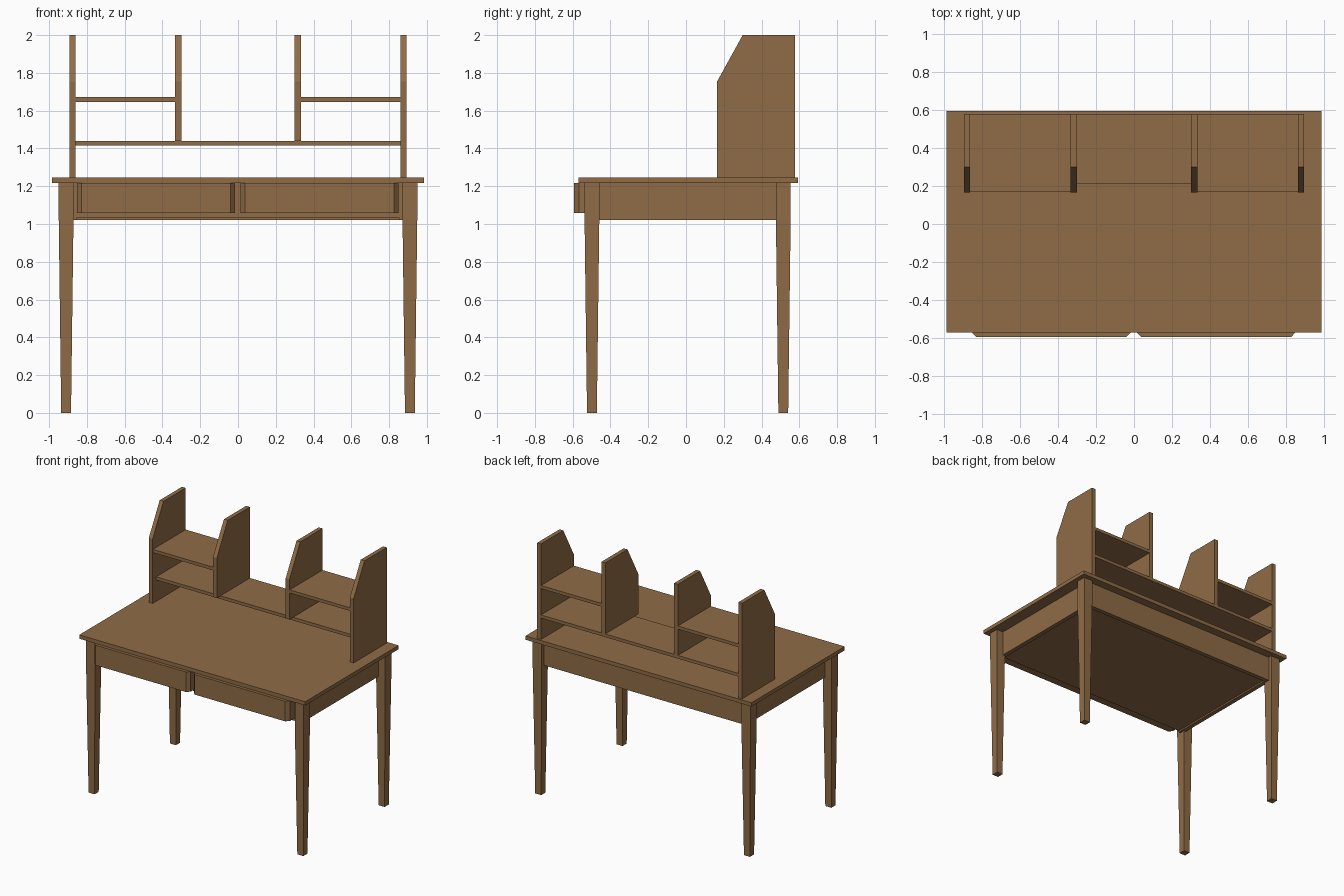
import bpy, bmesh

if "Cube" in bpy.data.objects:
    bpy.data.objects.remove(bpy.data.objects["Cube"])

wood = bpy.data.materials.new("brown_wood")
wood.diffuse_color = (0.275, 0.150, 0.061, 1)
wood.use_nodes = True
wood.node_tree.nodes["Principled BSDF"].inputs["Base Color"].default_value = wood.diffuse_color


def loft(name, rings):
    """Closed flat-faced solid through rings of equal point counts."""
    bm = bmesh.new()
    loops = [[bm.verts.new(p) for p in ring] for ring in rings]
    n = len(loops[0])
    bm.faces.new(loops[0])
    bm.faces.new(loops[-1])
    for a, b in zip(loops, loops[1:]):
        for i in range(n):
            j = (i + 1) % n
            bm.faces.new((a[i], a[j], b[j], b[i]))
    bmesh.ops.recalc_face_normals(bm, faces=bm.faces)
    mesh = bpy.data.meshes.new(name)
    bm.to_mesh(mesh)
    bm.free()
    mesh.materials.append(wood)
    ob = bpy.data.objects.new(name, mesh)
    bpy.context.collection.objects.link(ob)
    return ob


def rect(x0, x1, y0, y1, z):
    return [(x0, y0, z), (x1, y0, z), (x1, y1, z), (x0, y1, z)]


def box(name, x0, x1, y0, y1, z0, z1):
    return loft(name, [rect(x0, x1, y0, y1, z0), rect(x0, x1, y0, y1, z1)])


def side_panel(name, x0, x1, z0):
    """Upright hutch board with a sloped front top corner."""
    prof = [(0.165, z0), (0.577, z0), (0.577, 2.0), (0.30, 2.0), (0.165, 1.755)]
    return loft(name, [[(x, y, z) for y, z in prof] for x in (x0, x1)])


# Table top
box("table_top", -0.985, 0.985, -0.57, 0.592, 1.217, 1.247)

# Legs: square head, tapering below the aprons
for sx, side in ((-1, "left"), (1, "right")):
    for cy, end in ((-0.498, "front"), (0.515, "back")):
        cx = sx * 0.91
        rings = [rect(cx - h, cx + h, cy - h, cy + h, z)
                 for h, z in ((0.026, 0), (0.039, 1.02), (0.039, 1.217))]
        loft(f"{end}_{side}_leg", rings)

# Aprons
for sx, side in ((-1, "left"), (1, "right")):
    a, b = sorted((sx * 0.855, sx * 0.89))
    box(f"{side}_apron", a, b, -0.50, 0.50, 1.02, 1.217)
box("back_apron", -0.88, 0.88, 0.49, 0.525, 1.02, 1.217)

# Drawer case body behind the drawer fronts
box("drawer_case", -0.856, 0.856, -0.50, 0.495, 1.032, 1.217)

# Drawer fronts with chamfered ends
for name, x0, x1 in (("left_drawer_front", -0.853, -0.015),
                     ("right_drawer_front", 0.012, 0.85)):
    prof = [(x0, -0.495), (x1, -0.495), (x1, -0.567), (x1 - 0.024, -0.592),
            (x0 + 0.024, -0.592), (x0, -0.567)]
    loft(name, [[(x, y, z) for x, y in prof] for z in (1.058, 1.216)])

# Hutch: uprights, dividers and shelves
box("lower_shelf", -0.862, 0.862, 0.21, 0.577, 1.415, 1.44)
for sx, side in ((-1, "left"), (1, "right")):
    a, b = sorted((sx * 0.86, sx * 0.893))
    side_panel(f"hutch_{side}_side", a, b, 1.246)
    a, b = sorted((sx * 0.30, sx * 0.333))
    side_panel(f"hutch_{side}_divider", a, b, 1.439)
    a, b = sorted((sx * 0.332, sx * 0.861))
    box(f"upper_{side}_shelf", a, b, 0.168, 0.577, 1.647, 1.672)
